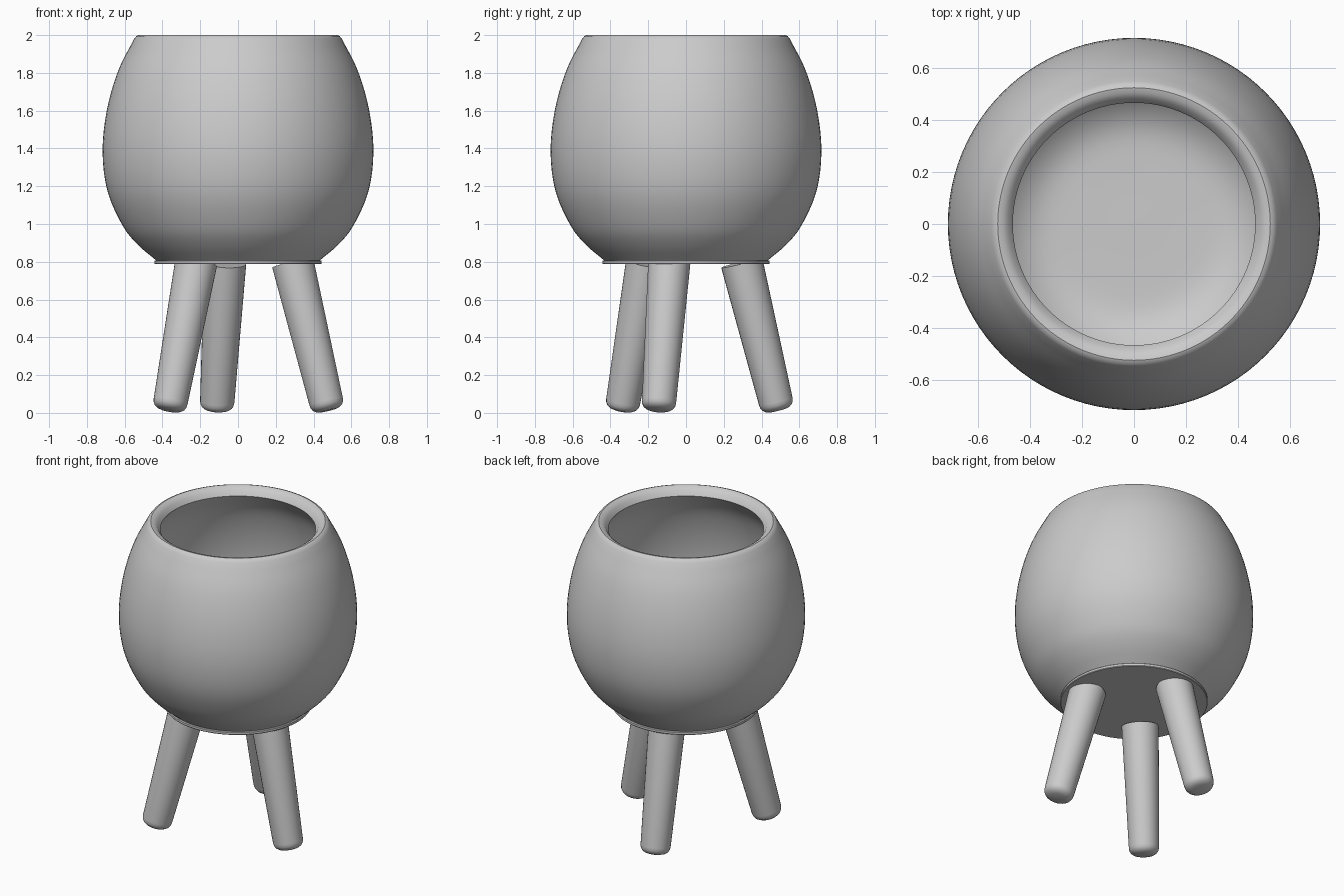
import bpy
import bmesh
from math import cos, sin, pi, radians, hypot
from mathutils import Vector

cube = bpy.data.objects.get("Cube")
if cube:
    bpy.data.objects.remove(cube, do_unlink=True)

grey = bpy.data.materials.new("plain grey")
grey.use_nodes = True
colour = (0.6, 0.6, 0.6, 1)
grey.diffuse_color = colour
grey.node_tree.nodes["Principled BSDF"].inputs["Base Color"].default_value = colour


def smooth_path(points, steps=4):
    """Run a Catmull-Rom curve through the (radius, height) points."""
    pts = [Vector(p) for p in points]
    pts = [2 * pts[0] - pts[1]] + pts + [2 * pts[-1] - pts[-2]]
    path = []
    for a, b, c, d in zip(pts, pts[1:], pts[2:], pts[3:]):
        for i in range(steps):
            t = i / steps
            path.append(b + (c - a) * t / 2
                        + (2 * a - 5 * b + 4 * c - d) * t ** 2 / 2
                        + (3 * b - a - 3 * c + d) * t ** 3 / 2)
    return path + [pts[-2]]


def lathe(name, profile, sides, angle=35):
    """Revolve a profile, listed from low outside, round the z axis."""
    bm = bmesh.new()
    rings = []
    for r, z in profile:
        if r < 0.001:
            rings.append([bm.verts.new((0, 0, z))] * sides)
        else:
            rings.append([bm.verts.new((r * cos(2 * pi * i / sides),
                                        r * sin(2 * pi * i / sides), z))
                          for i in range(sides)])
    for low, high in zip(rings, rings[1:]):
        for i in range(sides):
            j = (i + 1) % sides
            quad = dict.fromkeys((low[i], low[j], high[j], high[i]))
            bm.faces.new(list(quad))
    bmesh.ops.recalc_face_normals(bm, faces=bm.faces)
    mesh = bpy.data.meshes.new(name)
    bm.to_mesh(mesh)
    bm.free()
    mesh.materials.append(grey)
    obj = bpy.data.objects.new(name, mesh)
    bpy.context.collection.objects.link(obj)
    bpy.ops.object.select_all(action='DESELECT')
    obj.select_set(True)
    bpy.context.view_layer.objects.active = obj
    bpy.ops.object.shade_smooth_by_angle(angle=radians(angle))
    return obj


# Hollow bowl: outer wall, rounded rim, inner wall and floor
outer = smooth_path([(0.43, 0.805), (0.53, 0.89), (0.61, 0.99), (0.69, 1.17),
                     (0.717, 1.38), (0.695, 1.6), (0.635, 1.81), (0.55, 1.98)])
rim = [(0.538, 1.995), (0.525, 2.0), (0.505, 1.995), (0.485, 1.98)]
inner = smooth_path([(0.467, 1.95), (0.56, 1.81), (0.625, 1.6), (0.65, 1.38),
                     (0.625, 1.19), (0.55, 1.03), (0.47, 0.93), (0.36, 0.87),
                     (0.2, 0.86), (0, 0.86)])
lathe("bowl", [(0, 0.805)] + outer + rim + inner, 96)

# Thin plate under the bowl
lathe("base_plate", [(0, 0.787), (0.44, 0.787), (0.443, 0.791),
                     (0.443, 0.804), (0.438, 0.808), (0, 0.808)], 96)

# Three splayed, tapered legs with rounded feet
foot_r, top_r, foot_z, top_z = 0.5, 0.303, 0.012, 0.795
length = hypot(foot_r - top_r, top_z - foot_z)
leg_profile = [(0, 0), (0.045, 0.001), (0.065, 0.007), (0.08, 0.018),
               (0.088, 0.032), (0.091, 0.05), (0.112, length), (0, length)]
for name, degrees in (("left_leg", -17), ("back_leg", 103), ("right_leg", 223)):
    a = radians(degrees)
    out = Vector((cos(a), sin(a), 0))
    foot = out * foot_r + Vector((0, 0, foot_z))
    top = out * top_r + Vector((0, 0, top_z))
    leg = lathe(name, leg_profile, 32)
    leg.location = foot
    leg.rotation_mode = 'QUATERNION'
    leg.rotation_quaternion = (top - foot).to_track_quat('Z', 'Y')
